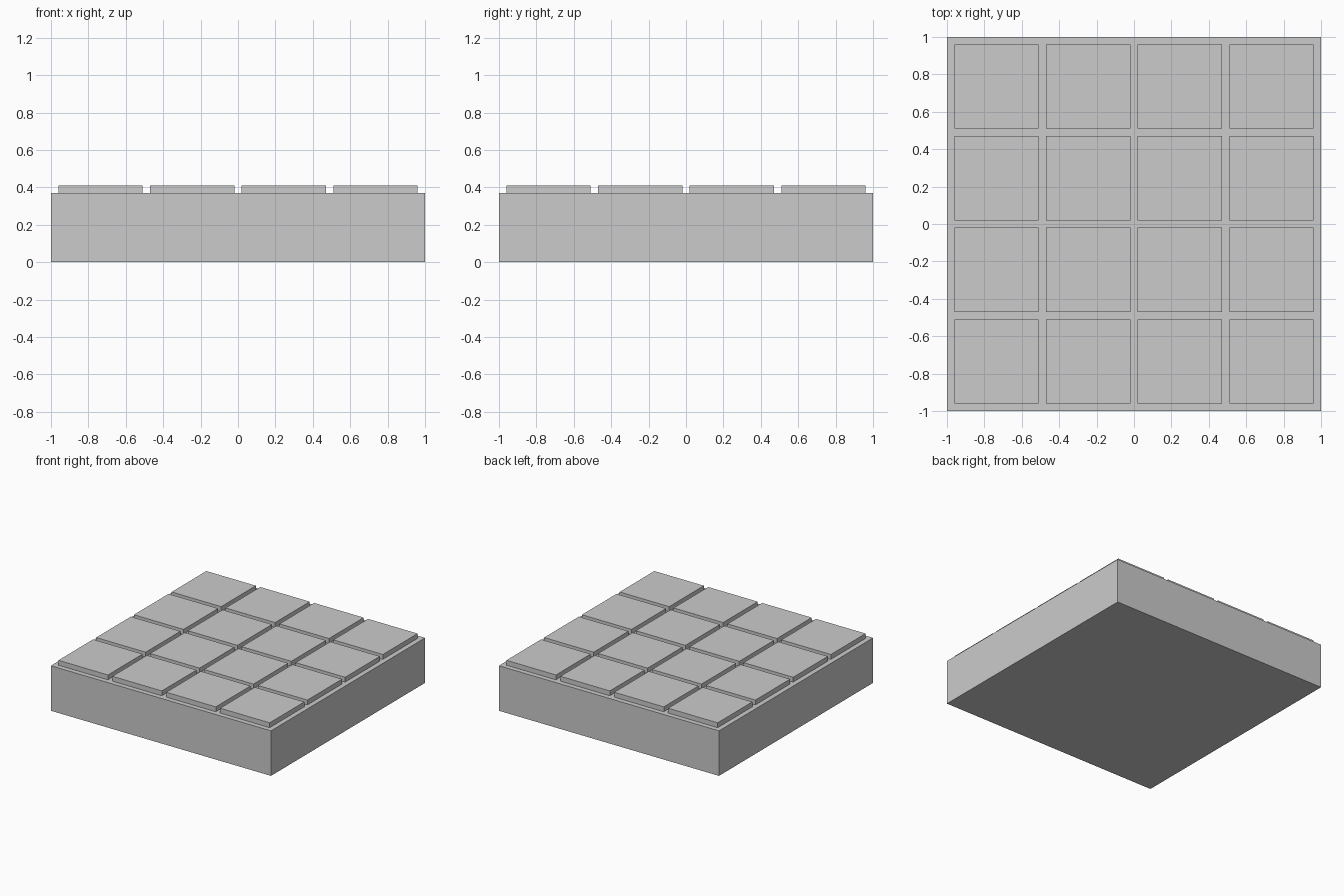
import bpy

if "Cube" in bpy.data.objects:
    bpy.data.objects.remove(bpy.data.objects["Cube"])

BASE_TOP, TOP = 0.37, 0.41
TILE, PITCH, COUNT = 0.45, 0.49, 4


def box(name, center, size):
    bpy.ops.mesh.primitive_cube_add(size=1, location=center)
    obj = bpy.context.object
    obj.name = name
    obj.scale = size
    bpy.ops.object.transform_apply(location=False, rotation=False, scale=True)
    return obj


# Solid square base block
box("base_block", (0, 0, BASE_TOP / 2), (2, 2, BASE_TOP))

# Grid of raised paving tiles separated by grooves
for row in range(COUNT):
    for col in range(COUNT):
        x = (col - (COUNT - 1) / 2) * PITCH
        y = (row - (COUNT - 1) / 2) * PITCH
        box(f"paving_tile_{row}_{col}", (x, y, (BASE_TOP + TOP) / 2),
            (TILE, TILE, TOP - BASE_TOP))
